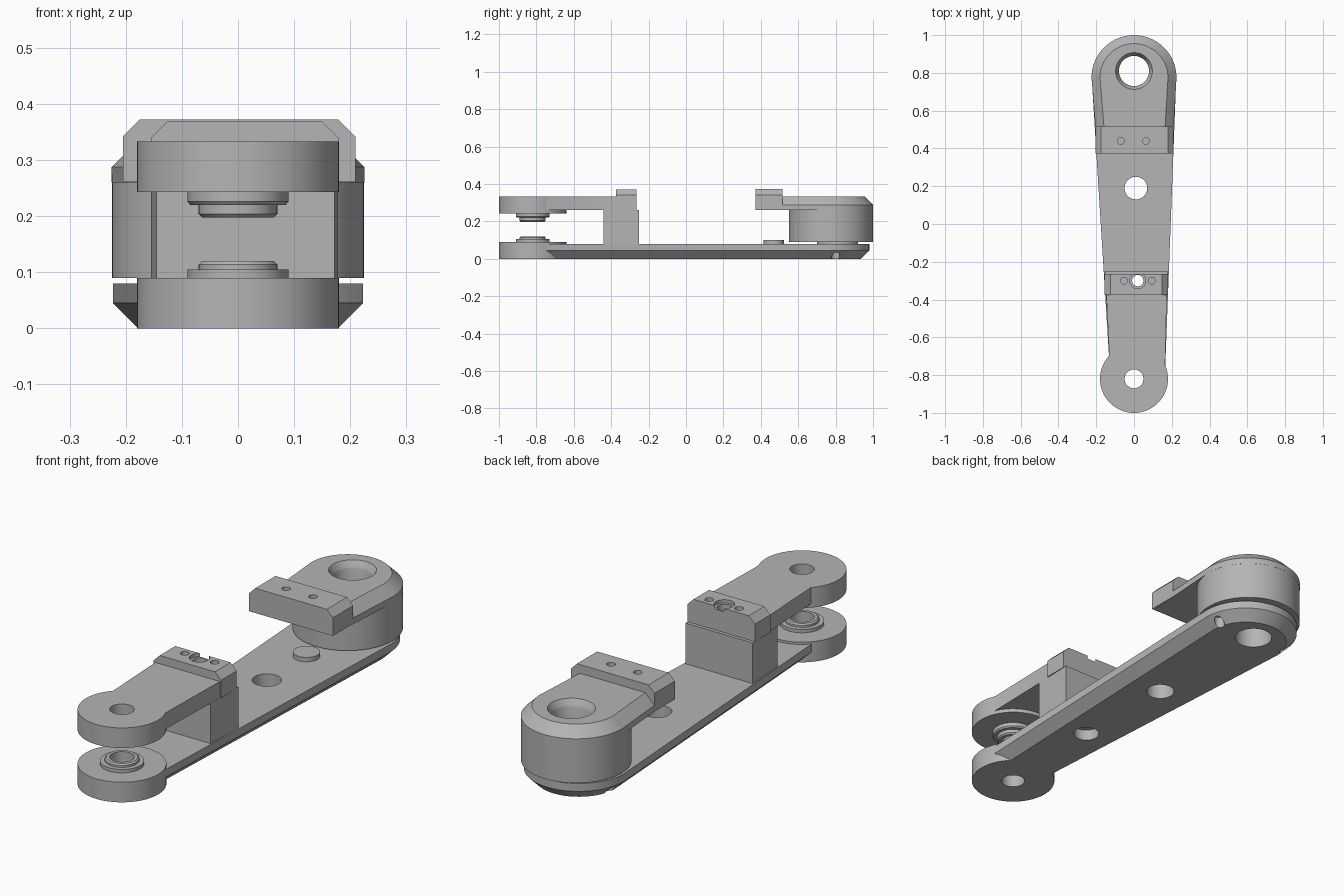
import bpy, bmesh, math

if "Cube" in bpy.data.objects:
    bpy.data.objects.remove(bpy.data.objects["Cube"])

grey = bpy.data.materials.new("plain grey")
grey.diffuse_color = (0.46, 0.46, 0.46, 1)
grey.use_nodes = True
grey.node_tree.nodes["Principled BSDF"].inputs["Base Color"].default_value = grey.diffuse_color


def make(name, bm):
    bmesh.ops.recalc_face_normals(bm, faces=bm.faces[:])
    me = bpy.data.meshes.new(name)
    bm.to_mesh(me)
    bm.free()
    me.materials.append(grey)
    ob = bpy.data.objects.new(name, me)
    bpy.context.collection.objects.link(ob)
    return ob


def prism(name, outline, z0, z1, chamfer=0, at_top=True):
    """Extrude a plan outline, optionally chamfering its top or bottom rim."""
    bm = bmesh.new()
    f = bm.faces.new([bm.verts.new((x, y, z0)) for x, y in outline])
    ext = bmesh.ops.extrude_face_region(bm, geom=[f], use_keep_orig=True)["geom"]
    for v in ext:
        if isinstance(v, bmesh.types.BMVert):
            v.co.z = z1
    bmesh.ops.recalc_face_normals(bm, faces=bm.faces[:])
    if chamfer:
        zc = z1 if at_top else z0
        rim = [e for e in bm.edges if all(abs(v.co.z - zc) < 1e-5 for v in e.verts)]
        bmesh.ops.bevel(bm, geom=rim, offset=chamfer, segments=1, affect='EDGES',
                        clamp_overlap=False)
    return make(name, bm)


def revolve(name, x, y, profile, n=64):
    """Closed solid of revolution from (radius, z) pairs, bottom to top."""
    bm = bmesh.new()
    rings = [[bm.verts.new((x + r * math.cos(2 * math.pi * i / n),
                            y + r * math.sin(2 * math.pi * i / n), z))
              for i in range(n)] for r, z in profile]
    for a, b in zip(rings, rings[1:]):
        for i in range(n):
            bm.faces.new((a[i], a[(i + 1) % n], b[(i + 1) % n], b[i]))
    bm.faces.new(rings[0][::-1])
    bm.faces.new(rings[-1])
    return make(name, bm)


def block(name, x0, x1, y0, y1, z0, z1, c):
    """Clamp block with chamfered top side edges."""
    prof = [(x0, z0), (x1, z0), (x1, z1 - c), (x1 - c, z1), (x0 + c, z1), (x0, z1 - c)]
    bm = bmesh.new()
    a = [bm.verts.new((x, y0, z)) for x, z in prof]
    b = [bm.verts.new((x, y1, z)) for x, z in prof]
    bm.faces.new(a)
    bm.faces.new(b[::-1])
    for i in range(6):
        j = (i + 1) % 6
        bm.faces.new((a[i], a[j], b[j], b[i]))
    return make(name, bm)


def combine(ob, others, op):
    """Boolean a list of helpers into ob and remove them."""
    for o in others:
        m = ob.modifiers.new("cut", 'BOOLEAN')
        m.operation, m.object, m.solver = op, o, 'EXACT'
    dg = bpy.context.evaluated_depsgraph_get()
    me = bpy.data.meshes.new_from_object(ob.evaluated_get(dg))
    ob.modifiers.clear()
    ob.data = me
    for o in others:
        bpy.data.objects.remove(o)


def arc(cy, r, n=40):
    """Half circle over the back, from +x to -x."""
    return [(r * math.cos(math.pi * i / n), cy + r * math.sin(math.pi * i / n))
            for i in range(n + 1)]


def hole(x, y, r, z0=-0.1, z1=0.5):
    return revolve("hole_cutter", x, y, [(r, z0), (r, z1)], 40)


FY = -0.82   # front eye centre
BY = 0.775   # back eye centre

# lower arm: tapered plate with chamfered underside and round back end
base = prism("lower_arm", [(-0.125, FY), (0.163, FY)] + arc(0.757, 0.223),
             0, 0.08, 0.045, at_top=False)
eye = revolve("lower_front_eye", 0, FY, [(0.18, 0), (0.18, 0.09)])
boss = revolve("lower_front_boss", 0, FY,
               [(0.09, 0.05), (0.09, 0.105), (0.07, 0.105), (0.07, 0.114), (0.064, 0.12)])
combine(base, [eye, boss], 'UNION')
bolt_seat = revolve("bolt_seat", 0.01, 0.47, [(0.055, 0.05), (0.055, 0.1)])
post = prism("post", [(-0.145, -0.44), (0.172, -0.44), (0.177, -0.25), (-0.155, -0.25)],
             0.06, 0.262)
combine(base, [bolt_seat, post], 'UNION')
cuts = [hole(0, FY, 0.05), hole(0.01, 0.19, 0.06), hole(0, 0.81, 0.08),
        hole(0.02, -0.30, 0.03), hole(0.02, -0.30, 0.055, -0.1, 0.05)]
cuts += [hole(s * 0.185, 0.80, 0.022, -0.1, 0.05) for s in (-1, 1)]
combine(base, cuts, 'DIFFERENCE')

# upper front arm: eye, arm and clamp block over the post
front = prism("upper_front_arm", [(-0.125, FY), (0.163, FY), (0.175, -0.30), (-0.15, -0.30)],
              0.26, 0.333)
eye = revolve("upper_front_eye", 0, FY, [(0.18, 0.243), (0.18, 0.333)])
boss = revolve("upper_front_boss", 0, FY,
               [(0.064, 0.198), (0.07, 0.204), (0.07, 0.22), (0.085, 0.22),
                (0.09, 0.226), (0.09, 0.28)])
clamp = block("front_clamp", -0.155, 0.179, -0.375, -0.265, 0.261, 0.37, 0.03)
combine(front, [eye, boss, clamp], 'UNION')
combine(front, [hole(0, FY, 0.05), hole(0.02, -0.30, 0.03),
                hole(0.02, -0.30, 0.042, 0.355, 0.5),
                hole(-0.053, -0.30, 0.018, 0.33, 0.5), hole(0.095, -0.30, 0.018, 0.33, 0.5)],
        'DIFFERENCE')

# back lug: cylinder, overhanging arm and clamp block
lug = prism("back_lug", [(-0.195, 0.40), (0.203, 0.40)] + arc(BY, 0.225), 0.26, 0.333, 0.045)
barrel = revolve("lug_barrel", 0, BY, [(0.2245, 0.09), (0.2245, 0.275)], 80)
clamp = block("back_clamp", -0.205, 0.209, 0.372, 0.515, 0.261, 0.372, 0.03)
combine(lug, [barrel, clamp], 'UNION')
rim = revolve("rim_cutter", 0, 0.81, [(0.08, 0.30), (0.084, 0.31), (0.098, 0.334), (0.098, 0.5)], 40)
combine(lug, [hole(0, 0.81, 0.08), rim,
              hole(-0.07, 0.44, 0.018, 0.33, 0.5), hole(0.063, 0.44, 0.018, 0.33, 0.5)],
        'DIFFERENCE')

# spacer ring in the gap under the lug
spacer = revolve("spacer_ring", 0, 0.81, [(0.11, 0.075), (0.11, 0.095)])
combine(spacer, [hole(0, 0.81, 0.08)], 'DIFFERENCE')

# smooth shading with sharp edges kept
for ob in (base, front, lug, spacer):
    bpy.ops.object.select_all(action='DESELECT')
    ob.select_set(True)
    bpy.context.view_layer.objects.active = ob
    bpy.ops.object.shade_smooth_by_angle(angle=math.radians(35))
